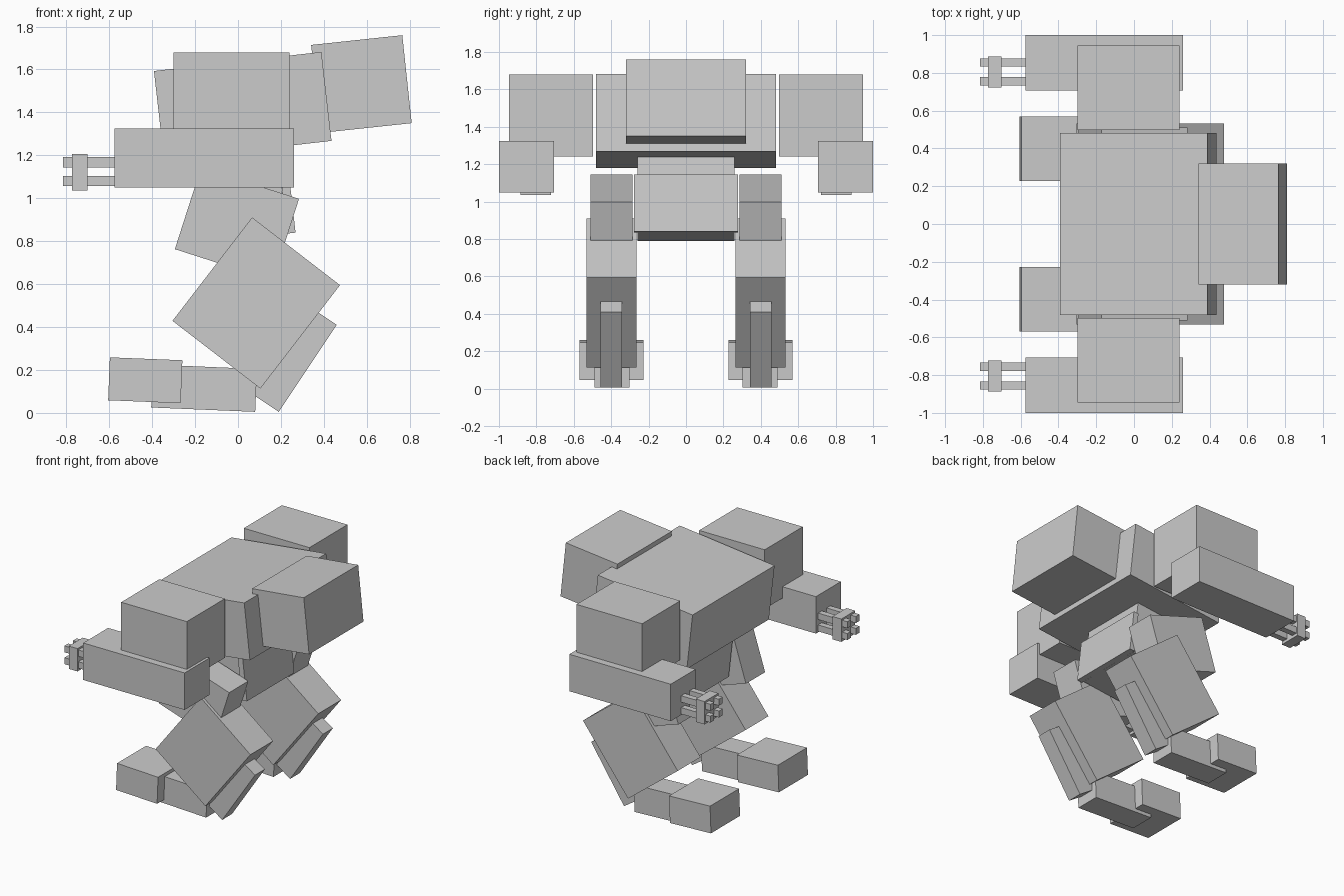
import bpy
import bmesh
from math import radians
from mathutils import Matrix

cube = bpy.data.objects.get("Cube")
if cube:
    bpy.data.objects.remove(cube, do_unlink=True)

grey = bpy.data.materials.new("plain_grey")
grey.use_nodes = True
colour = (0.6, 0.6, 0.6, 1)
grey.diffuse_color = colour
grey.node_tree.nodes["Principled BSDF"].inputs["Base Color"].default_value = colour


def box(name, centre, size, y_range, tilt=0):
    """Box with centre and size in the x-z plane, tilted about the y axis."""
    bm = bmesh.new()
    y0, y1 = sorted(y_range)
    bmesh.ops.create_cube(bm, size=1, matrix=Matrix.Diagonal((size[0], y1 - y0, size[1], 1)))
    mesh = bpy.data.meshes.new(name)
    bm.to_mesh(mesh)
    bm.free()
    mesh.materials.append(grey)
    obj = bpy.data.objects.new(name, mesh)
    obj.location = (centre[0], (y0 + y1) / 2, centre[1])
    obj.rotation_euler.y = -radians(tilt)
    bpy.context.collection.objects.link(obj)


# Body, leaning slightly
box("torso", (0.022, 1.43), (0.785, 0.417), (-0.482, 0.482), 6.5)
box("backpack", (0.575, 1.532), (0.427, 0.412), (-0.32, 0.32), 6.1)
box("waist", (0.001, 1.061), (0.4, 0.5), (-0.26, 0.26), 6.5)
box("rear_waist_plate", (0.231, 0.99), (0.04, 0.307), (-0.278, 0.278), 6.5)

# Limbs on both sides
for side, s in (("front", -1), ("back", 1)):
    def part(name, centre, size, y0, y1, tilt=0):
        box(f"{side}_{name}", centre, size, (s * y0, s * y1), tilt)

    # Arm
    part("shoulder", (-0.03, 1.46), (0.54, 0.44), 0.497, 0.945)
    part("forearm", (-0.157, 1.187), (0.835, 0.275), 0.707, 1.0)

    # Hand with four fingers through a knuckle bar
    part("knuckle_bar", (-0.737, 1.12), (0.072, 0.17), 0.722, 0.886)
    for row, z in (("lower", 1.08), ("upper", 1.168)):
        for column, y in (("inner", 0.755), ("outer", 0.855)):
            part(f"{row}_{column}_finger", (-0.69, z), (0.25, 0.048), y - 0.022, y + 0.022)

    # Leg
    part("hip", (-0.005, 0.88), (0.479, 0.4), 0.285, 0.51, -17.8)
    part("thigh", (0.085, 0.512), (0.517, 0.608), 0.265, 0.533, -37.6)
    part("calf", (0.242, 0.263), (0.487, 0.2), 0.342, 0.457, 56.3)

    # Foot
    part("heel", (-0.158, 0.115), (0.485, 0.2), 0.303, 0.49, -2.4)
    part("toe", (-0.432, 0.152), (0.338, 0.2), 0.228, 0.57, -2.3)
